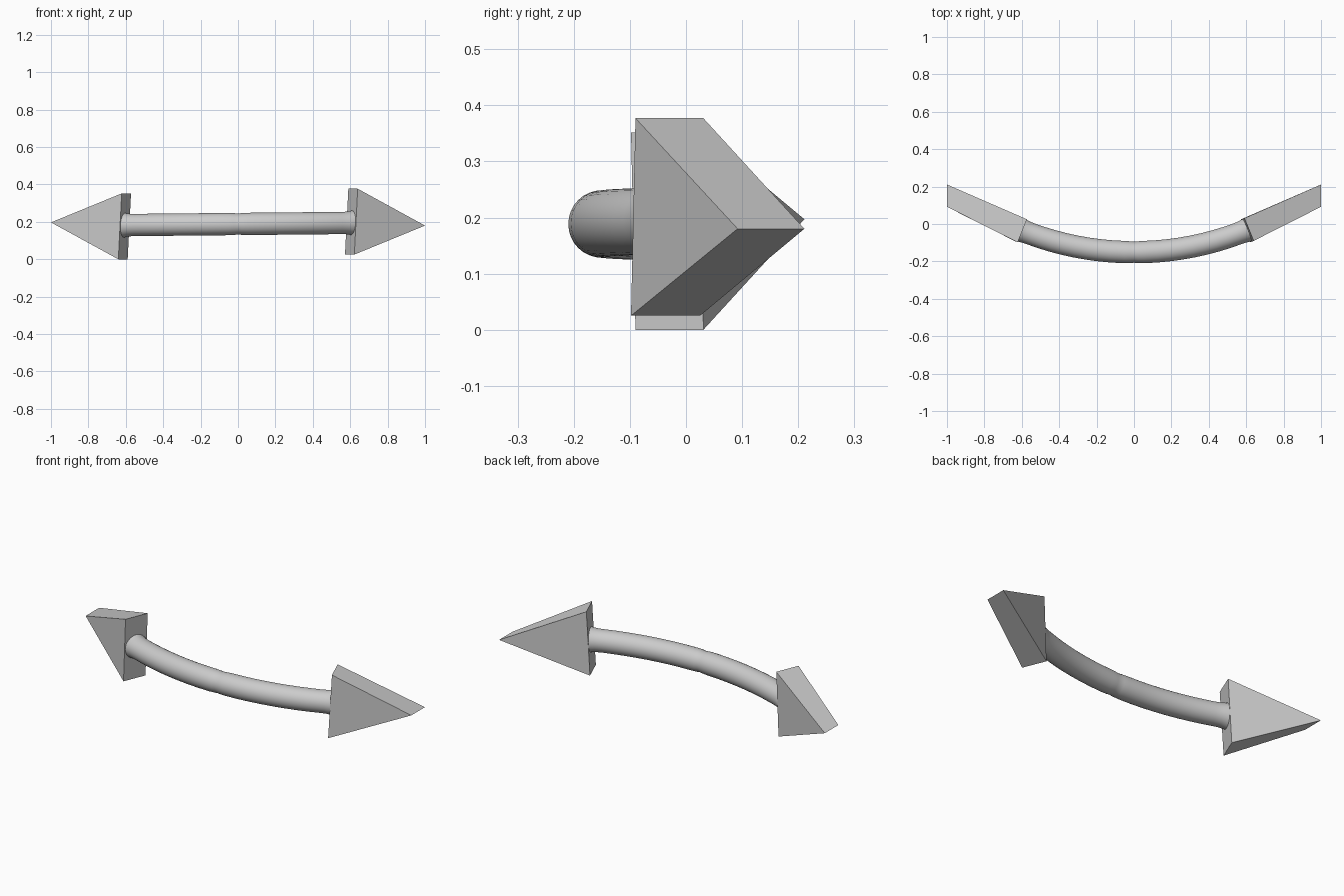
import bpy, bmesh, math
from mathutils import Vector

if "Cube" in bpy.data.objects:
    bpy.data.objects.remove(bpy.data.objects["Cube"])

MID_Z = 0.1885  # the model is symmetric under a half turn about this axis


def make_object(name, rings, smooth):
    """Skin a list of equal closed rings and cap both ends."""
    bm = bmesh.new()
    loops = [[bm.verts.new(p) for p in ring] for ring in rings]
    n = len(loops[0])
    for a, b in zip(loops, loops[1:]):
        for i in range(n):
            j = (i + 1) % n
            bm.faces.new((a[i], a[j], b[j], b[i]))
    bm.faces.new(loops[0])
    bm.faces.new(loops[-1])
    bmesh.ops.recalc_face_normals(bm, faces=bm.faces)
    mesh = bpy.data.meshes.new(name)
    bm.to_mesh(mesh)
    bm.free()
    obj = bpy.data.objects.new(name, mesh)
    bpy.context.collection.objects.link(obj)
    if smooth:
        bpy.ops.object.select_all(action='DESELECT')
        obj.select_set(True)
        bpy.context.view_layer.objects.active = obj
        bpy.ops.object.shade_smooth_by_angle(angle=math.radians(25))
    return obj


def half_turn(p):
    return (-p[0], p[1], 2 * MID_Z - p[2])


# Arrowheads: slanted triangular prisms, one turned half way round
front = [(0.640, -0.090, 0.377), (0.622, -0.098, 0.025), (1.0, 0.092, 0.180)]
back = [(0.590, 0.031, 0.377), (0.572, 0.025, 0.025), (1.0, 0.211, 0.180)]
make_object("right_arrowhead", [front, back], False)
make_object("left_arrowhead",
            [[half_turn(p) for p in front], [half_turn(p) for p in back]], False)

# Shaft: round bar bent along an arc, pinched in the middle, flared at the ends
R, Y0, END, SIDES = 1.60, -0.151, 0.392, 32
stations = [(0, 0.056), (0.03, 0.058), (0.08, 0.0595)]
stations += [(t / 10, 0.0595) for t in range(2, 9)]
stations += [(0.88, 0.059), (0.94, 0.060), (0.975, 0.063), (1.0, 0.067)]
path = [(-t, r) for t, r in reversed(stations[1:])] + stations
rings = []
for t, r in path:
    a = t * END
    centre = Vector((R * math.sin(a), Y0 + R * (1 - math.cos(a)), MID_Z + 0.006 * t))
    side = Vector((-math.sin(a), math.cos(a), 0))
    rings.append([centre + side * min(r, 0.063) * math.cos(k) + Vector((0, 0, r * math.sin(k)))
                  for k in (2 * math.pi * i / SIDES for i in range(SIDES))])
make_object("curved_shaft", rings, True)
